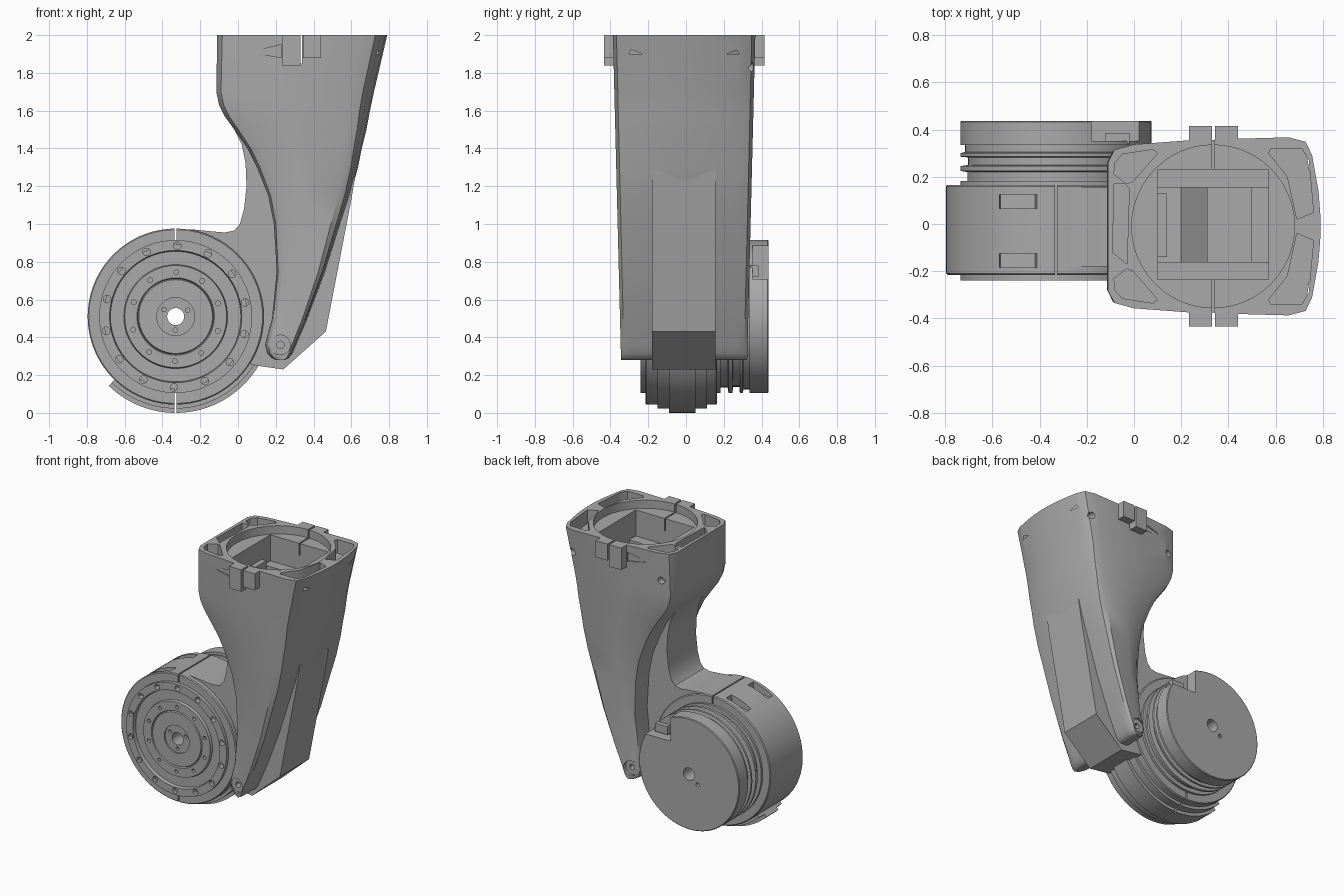
import bpy, bmesh, math
from mathutils import Matrix, Vector

cube = bpy.data.objects.get("Cube")
if cube:
    bpy.data.objects.remove(cube, do_unlink=True)

grey = bpy.data.materials.new("machined grey")
grey.use_nodes = True
GREY = (0.4, 0.4, 0.4, 1)
grey.diffuse_color = GREY
grey.node_tree.nodes["Principled BSDF"].inputs["Base Color"].default_value = GREY

MX, MZ = -0.33, 0.51      # motor axis
CY = -0.01                # shell mid plane
TX = 0.335                # socket centre


def finish(bm, name, angle=30):
    bmesh.ops.recalc_face_normals(bm, faces=bm.faces)
    me = bpy.data.meshes.new(name)
    bm.to_mesh(me)
    bm.free()
    me.materials.append(grey)
    ob = bpy.data.objects.new(name, me)
    bpy.context.collection.objects.link(ob)
    smooth(ob, angle)
    return ob


def smooth(ob, angle=30):
    bpy.ops.object.select_all(action='DESELECT')
    ob.select_set(True)
    bpy.context.view_layer.objects.active = ob
    bpy.ops.object.shade_smooth_by_angle(angle=math.radians(angle))


def loft(name, rings, closed=False, angle=30):
    """Skin a list of point rings; cap the ends unless closed."""
    bm = bmesh.new()
    rows = [[bm.verts.new(p) for p in ring] for ring in rings]
    n = len(rows[0])
    for a, b in zip(rows, rows[1:] + rows[:1] if closed else rows[1:]):
        for i in range(n):
            j = (i + 1) % n
            bm.faces.new((a[i], a[j], b[j], b[i]))
    if not closed:
        bm.faces.new(rows[0])
        bm.faces.new(rows[-1])
    return finish(bm, name, angle)


def prism_y(name, pts, y0, y1):
    return loft(name, [[(x, y, z) for x, z in pts] for y in (y0, y1)])


def prism_z(name, pts, z0, z1):
    return loft(name, [[(x, y, z) for x, y in pts] for z in (z0, z1)])


def box(name, x0, x1, y0, y1, z0, z1):
    return prism_z(name, [(x0, y0), (x1, y0), (x1, y1), (x0, y1)], z0, z1)


def lathe(name, profile, n=72):
    """Turn a closed (radius, y) outline about the motor axis."""
    angles = [2 * math.pi * i / n for i in range(n)]
    return loft(name, [[(MX + r * math.cos(a), y, MZ + r * math.sin(a)) for r, y in profile]
                       for a in angles], closed=True)


def holes(name, spots, radius, y0, y1, sides=12):
    """Cylinders along y at several (x, z) spots."""
    bm = bmesh.new()
    for x, z in spots:
        m = Matrix.Translation((x, (y0 + y1) / 2, z)) @ Matrix.Rotation(math.pi / 2, 4, 'X')
        bmesh.ops.create_cone(bm, cap_ends=True, segments=sides, radius1=radius,
                              radius2=radius, depth=y1 - y0, matrix=m)
    return finish(bm, name)


def cut(ob, *cutters):
    for c in cutters:
        mod = ob.modifiers.new("cut", 'BOOLEAN')
        mod.operation, mod.solver, mod.object = 'DIFFERENCE', 'EXACT', c
        bpy.context.view_layer.objects.active = ob
        bpy.ops.object.modifier_apply(modifier=mod.name)
        bpy.data.objects.remove(c, do_unlink=True)
    smooth(ob)


def circle_spots(radius, count, start=0.0):
    return [(MX + radius * math.cos(start + 2 * math.pi * i / count),
             MZ + radius * math.sin(start + 2 * math.pi * i / count)) for i in range(count)]


def arc(r, a0, a1, n):
    return [(MX + r * math.cos(math.radians(a0 + (a1 - a0) * i / n)),
             MZ + r * math.sin(math.radians(a0 + (a1 - a0) * i / n))) for i in range(n + 1)]


# Outer shell: one normalised section swept down to the round lug
half = [(0, .35), (0, .72), (.03, .86), (.12, .92), (.4, .97), (.85, 1),
        (.93, .95), (.96, .8), (.99, .4), (1, .1)]
section = half + [(u, -v) for u, v in reversed(half)]
levels = [(.28, .2, .25), (.29, .18, .27), (.315, .155, .29), (.36, .143, .31), (.5, .18, .37),
          (.75, .205, .465), (1, .19, .545), (1.15, .16, .595), (1.3, .1, .635),
          (1.4, .05, .655), (1.5, -.02, .68), (1.57, -.07, .693), (1.63, -.1, .705),
          (1.7, -.115, .72), (2, -.11, .79)]
shell = loft("outer_shell", [[(a + u * (b - a), CY + v * (.327 + .025 * z), z) for u, v in section]
                             for z, a, b in levels], angle=40)

ring = [(TX + .345 * math.cos(i * math.pi / 24), CY + .345 * math.sin(i * math.pi / 24))
        for i in range(48)]
cut(shell, prism_z("socket_cut", ring, 1.94, 2.1),
    box("square_cut", .1, .57, -.235, .23, 1.45, 2.1),
    box("slit_cut", TX - .005, TX + .005, -.6, .6, 1.85, 2.1))
# Lightening pockets around the rim
left_pocket = [(-.085, .22), (-.08, .27), (-.05, .305), (.08, .325), (.1, .31), (-.005, .19), (-.03, .18)]
right_pocket = [(.69, .03), (.76, .06), (.74, .28), (.71, .33), (.58, .33), (.57, .31), (.65, .21)]
for s in (1, -1):
    for pts in (left_pocket, right_pocket):
        cut(shell, prism_z("pocket_cut", [(x, CY + s * y) for x, y in pts], 1.9, 2.1))
    # Tool groove beside each clamp tab
    cut(shell, prism_y("groove_cut", [(.07, 1.91), (.23, 1.95), (.23, 1.88)], *sorted((CY + s * .348, CY + s * .5))))
    # Counterbored lug screw
    cut(shell, holes("lug_cut", [(.225, .36)], .052, *sorted((CY + s * .31, CY + s * .5)), sides=24))
cut(shell, prism_z("left_slot", [(-.09, -.12), (-.03, -.17), (-.02, .15), (-.04, .17), (-.085, .17)], 1.9, 2.1),
    holes("lug_bore", [(.225, .36)], .02, -.6, .6),
    holes("rear_screw_cut", [(.67, 1.83), (-.03, 1.8)], .025, .28, .5, 16))

# Clamp tabs on both sides of the socket
for side, s in (("front", -1), ("back", 1)):
    for x0, x1, z0 in ((.232, TX - .005, 1.84), (TX + .009, .44, 1.88)):
        y0, y1 = sorted((CY + s * .352, CY + s * .425))
        box(side + "_clamp_tab", x0, x1, y0, y1, z0, 2)

# Parts seen inside the socket
for y0, y1 in ((-.235, -.16), (.155, .23)):
    box("inner_ledge", .1, .57, y0, y1, 1.44, 1.75)
box("inner_block", .31, .5, -.16, .155, 1.44, 1.62)
box("inner_stop", .1, .14, -.14, .13, 1.44, 1.8)

# Web joining the shell to the motor clamp
web = prism_y("web", [(-.325, .97), (-.25, .972), (-.15, .962), (-.07, .955), (-.02, .965),
                      (.01, 1), (.032, 1.08), (.045, 1.2), (.04, 1.32), (.02, 1.42), (-.03, 1.52),
                      (.2, 1.55), (.625, 1.28), (.6, 1.13), (.465, .43), (.24, .23), (.1, .25), (-.1, .3), (-.325, .6)],
              -.18, .155)

# Motor clamp ring with split lines
clamp = lathe("clamp_ring", [(.38, -.215), (.46, -.215), (.466, -.209), (.466, .159), (.46, .165), (.38, .165)])
cut(clamp, box("split_cut", MX - .005, MX + .005, -.4, .4, -.2, 1.2))
# Screw pockets on the upper clamp surface
for y in (-.155, .095):
    cut(clamp, prism_y("clamp_pocket", [(-.565, .885), (-.42, .91), (-.40, 1.05), (-.6, 1.05)], y - .03, y + .03))

# Lower strap lugs under the clamp
for y0, y1, r in ((-.09, .05, .51), (-.15, .11, .487)):
    strap = prism_y("lower_strap", arc(r, -134, -30, 28) + arc(.44, -30, -134, 28), y0, y1)
    cut(strap, box("strap_split", MX - .005, MX + .005, -.4, .4, -.2, .3))

# Motor body: stepped front face, grooved barrel
body = lathe("motor_body", [
    (.045, -.225), (.1, -.225), (.1, -.235), (.195, -.235), (.2, -.225), (.205, -.235), (.27, -.235),
    (.275, -.215), (.345, -.215), (.35, -.24), (.405, -.24), (.405, .182), (.375, .182), (.375, .22),
    (.405, .225), (.405, .245), (.372, .25), (.372, .282), (.405, .285), (.405, .3),
    (.385, .305), (.385, .35), (.045, .35)])
cut(body, holes("outer_bolts", circle_spots(.375, 14, .2), .02, -.3, -.2),
    holes("inner_bolts", circle_spots(.235, 10, .3), .013, -.3, -.2),
    holes("hub_bolts", circle_spots(.072, 3, .5), .012, -.3, -.2))

# Rear cover with a square connector notch
cover = lathe("rear_cover", [(.045, .335), (.405, .335), (.405, .432), (.4, .437), (.045, .437)])
cut(cover, box("notch_cut", -.18, .3, .352, .6, .71, 1.2))
box("connector", -.12, -.02, .34, .385, .72, .78)
cut(cover, holes("cover_screw", [(-.4, .45), (-.42, .43)][:1], .015, .4, .5))
